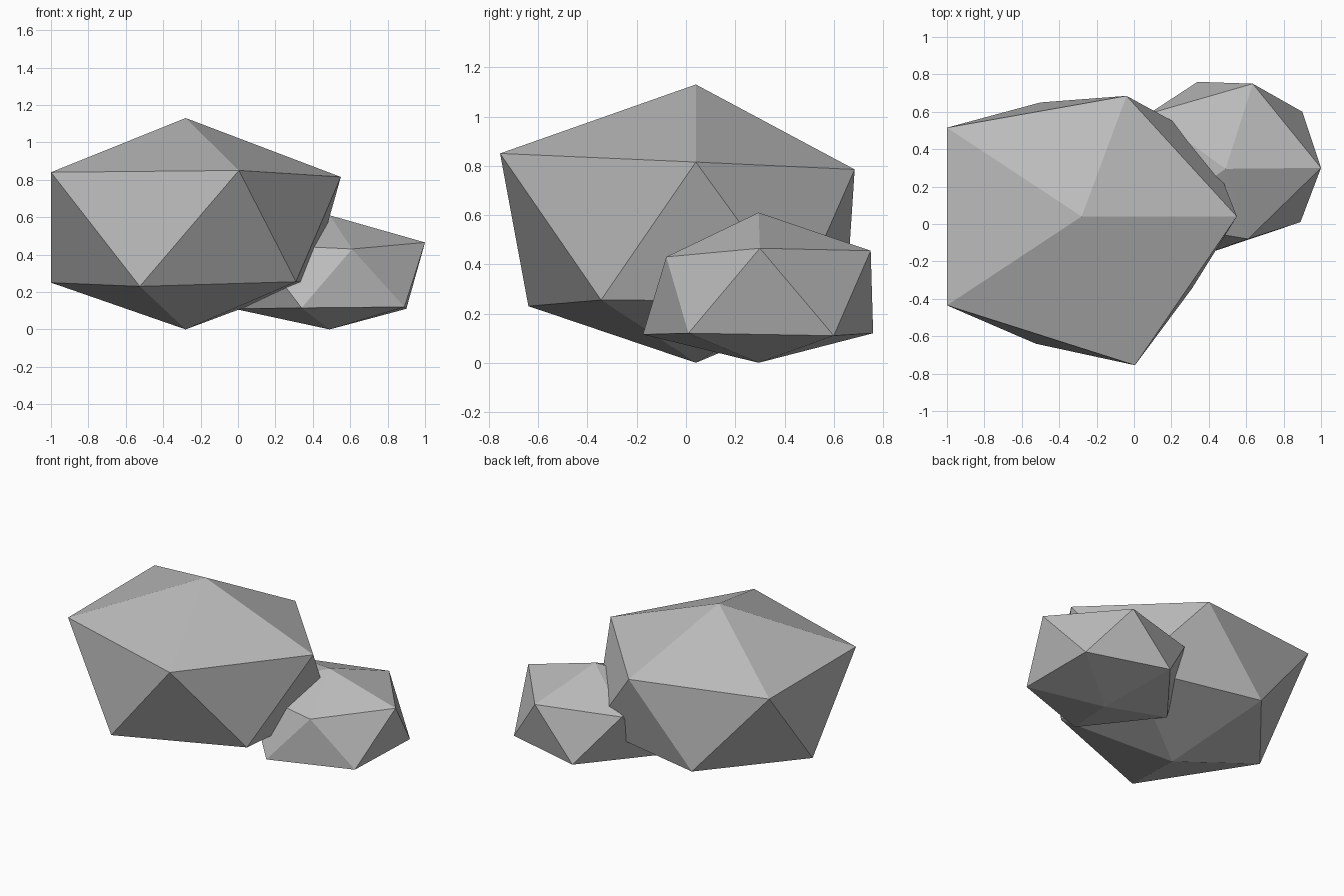
import bpy
import bmesh

# Remove the default cube if present
default_cube = bpy.data.objects.get("Cube")
if default_cube:
    bpy.data.objects.remove(default_cube, do_unlink=True)


def make_material(name, colour):
    material = bpy.data.materials.new(name)
    material.use_nodes = True
    material.diffuse_color = colour
    material.node_tree.nodes["Principled BSDF"].inputs["Base Color"].default_value = colour
    return material


def make_rock(name, top, upper_ring, lower_ring, bottom, material):
    """Irregular twenty-sided rock: two staggered rings closed by two tips."""
    bm = bmesh.new()
    tip = bm.verts.new(top)
    base = bm.verts.new(bottom)
    upper = [bm.verts.new(point) for point in upper_ring]
    lower = [bm.verts.new(point) for point in lower_ring]
    count = len(upper)
    for i in range(count):
        j = (i + 1) % count
        bm.faces.new((tip, upper[i], upper[j]))
        bm.faces.new((upper[i], lower[i], upper[j]))
        bm.faces.new((lower[i], lower[j], upper[j]))
        bm.faces.new((base, lower[j], lower[i]))
    bmesh.ops.recalc_face_normals(bm, faces=bm.faces[:])
    mesh = bpy.data.meshes.new(name)
    bm.to_mesh(mesh)
    bm.free()
    mesh.materials.append(material)
    rock = bpy.data.objects.new(name, mesh)
    bpy.context.scene.collection.objects.link(rock)
    return rock


stone_grey = make_material("stone_grey", (0.5, 0.5, 0.5, 1))

# Large boulder, rings run counter-clockwise from +x
make_rock(
    "large_rock",
    top=(-.28, .04, 1.13),
    upper_ring=[(.55, .04, .815), (-.04, .685, .785), (-1, .515, .84),
                (-1, -.435, .84), (.005, -.755, .85)],
    lower_ring=[(.39, .45, .25), (-.5, .65, .255), (-1, .04, .25),
                (-.525, -.64, .23), (.31, -.345, .255)],
    bottom=(-.28, .04, 0),
    material=stone_grey,
)

# Small boulder leaning into the back of the large one
make_rock(
    "small_rock",
    top=(.49, .295, .61),
    upper_ring=[(1, .3, .465), (.635, .75, .455), (.08, .59, .455),
                (.08, .01, .455), (.61, -.08, .43)],
    lower_ring=[(.9, .6, .11), (.34, .76, .12), (-.02, .3, .11),
                (.34, -.175, .115), (.89, .01, .12)],
    bottom=(.49, .295, 0),
    material=stone_grey,
)
